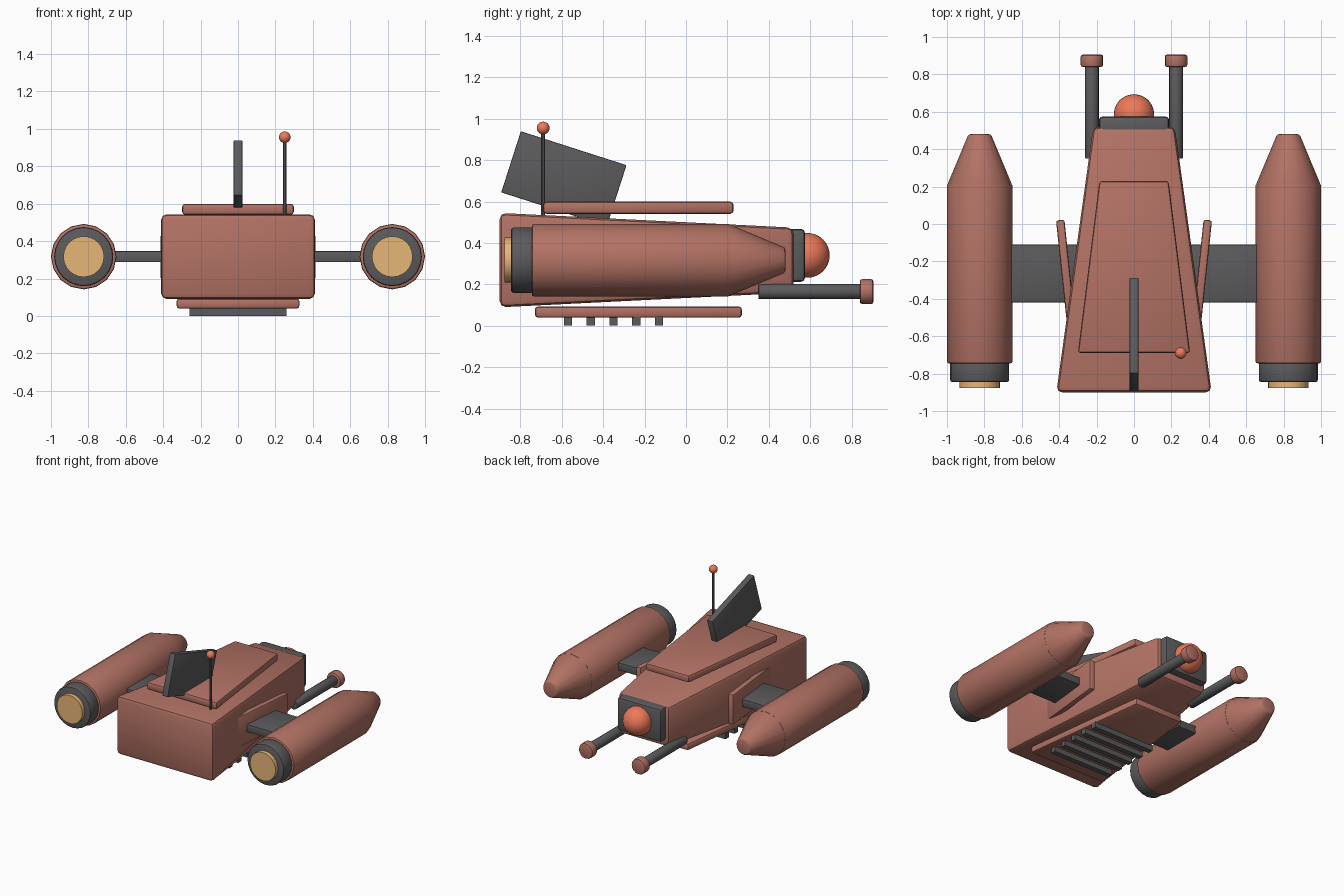
import bpy, bmesh, math
from mathutils import Matrix

if "Cube" in bpy.data.objects:
    bpy.data.objects.remove(bpy.data.objects["Cube"])


def material(name, rgb):
    m = bpy.data.materials.new(name)
    m.diffuse_color = (*rgb, 1)
    m.use_nodes = True
    m.node_tree.nodes["Principled BSDF"].inputs["Base Color"].default_value = m.diffuse_color
    return m


RUST = material("rust", (0.45, 0.17, 0.13))
DARK = material("dark_metal", (0.105, 0.105, 0.11))
RED = material("red_light", (0.85, 0.19, 0.10))
GLOW = material("amber_glow", (0.80, 0.47, 0.19))


def finish(name, bm, mat, bevel=0.0, segments=2, smooth=True):
    bmesh.ops.recalc_face_normals(bm, faces=bm.faces)
    if bevel:
        edges = [e for e in bm.edges if e.calc_face_angle(0) > math.radians(30)]
        bmesh.ops.bevel(bm, geom=edges, offset=bevel, segments=segments,
                        profile=0.5, affect='EDGES', clamp_overlap=True)
    me = bpy.data.meshes.new(name)
    bm.to_mesh(me)
    bm.free()
    me.materials.append(mat)
    ob = bpy.data.objects.new(name, me)
    bpy.context.collection.objects.link(ob)
    if smooth:
        bpy.ops.object.select_all(action='DESELECT')
        ob.select_set(True)
        bpy.context.view_layer.objects.active = ob
        bpy.ops.object.shade_smooth_by_angle(angle=math.radians(35))
    return ob


def tapered(name, mat, y0, y1, w0, w1, z, h0, h1, bevel):
    """Box along y with half width and half height changing from back to nose."""
    bm = bmesh.new()
    bmesh.ops.create_cube(bm, size=2)
    for v in bm.verts:
        front = v.co.y > 0
        v.co.x *= w1 if front else w0
        v.co.z = z + v.co.z * (h1 if front else h0)
        v.co.y = y1 if front else y0
    return finish(name, bm, mat, bevel)


def box(name, mat, centre, size, bevel=0.0, rot=(0, 'X')):
    bm = bmesh.new()
    m = (Matrix.Translation(centre) @ Matrix.Rotation(rot[0], 4, rot[1])
         @ Matrix.Diagonal((*size, 1)))
    bmesh.ops.create_cube(bm, size=1, matrix=m)
    return finish(name, bm, mat, bevel)


def tube(name, mat, x, z, y0, y1, r0, r1, sides=16, bevel=0.0):
    """Cylinder or cone along y."""
    bm = bmesh.new()
    m = Matrix.Translation((x, (y0 + y1) / 2, z)) @ Matrix.Rotation(-math.pi / 2, 4, 'X')
    bmesh.ops.create_cone(bm, cap_ends=True, segments=sides, radius1=r0, radius2=r1,
                          depth=y1 - y0, matrix=m)
    return finish(name, bm, mat, bevel)


def ball(name, mat, centre, r, u=24, v=16):
    bm = bmesh.new()
    bmesh.ops.create_uvsphere(bm, u_segments=u, v_segments=v, radius=r,
                              matrix=Matrix.Translation(centre))
    return finish(name, bm, mat)


# Hull with floating top and belly plates
tapered("hull", RUST, -0.90, 0.52, 0.415, 0.218, 0.317, 0.228, 0.157, 0.03)
tapered("top_plate", RUST, -0.69, 0.23, 0.30, 0.185, 0.57, 0.029, 0.029, 0.015)
tapered("belly_plate", RUST, -0.73, 0.27, 0.33, 0.205, 0.066, 0.027, 0.027, 0.015)

# Belly ribs
for i in range(5):
    box(f"belly_rib_{i + 1}", DARK, (0, -0.57 + 0.11 * i, 0.022), (0.52, 0.04, 0.044))

# Nose collar and lamp
box("nose_collar", DARK, (0, 0.515, 0.34), (0.376, 0.12, 0.256), 0.02)
ball("nose_lamp", RED, (0, 0.586, 0.34), 0.108)

# Tail fin
box("tail_fin", DARK, (0, -0.59, 0.71), (0.048, 0.536, 0.31), 0.005,
    (-math.radians(17.8), 'X'))

# Antenna
bm = bmesh.new()
bmesh.ops.create_cone(bm, cap_ends=True, segments=10, radius1=0.01, radius2=0.01,
                      depth=0.44, matrix=Matrix.Translation((0.25, -0.69, 0.735)))
finish("antenna_mast", bm, DARK)
ball("antenna_tip", RED, (0.25, -0.69, 0.955), 0.031, 16, 10)

# Mirrored side parts
for side, s in (("left", -1), ("right", 1)):
    x = s * 0.825
    tube(f"{side}_engine_body", RUST, x, 0.317, -0.745, 0.215, 0.175, 0.175, 16, 0.01)
    tube(f"{side}_engine_cone", RUST, x, 0.317, 0.205, 0.48, 0.175, 0.06, 16, 0.01)
    tube(f"{side}_engine_ring", DARK, x, 0.317, -0.845, -0.735, 0.158, 0.158, 24, 0.012)
    tube(f"{side}_engine_glow", GLOW, x, 0.317, -0.876, -0.80, 0.109, 0.109, 24)
    box(f"{side}_wing_strut", DARK, (s * 0.52, -0.265, 0.317), (0.52, 0.31, 0.06), 0.006)
    box(f"{side}_side_panel", RUST, (s * 0.366, -0.25, 0.315), (0.045, 0.545, 0.235),
        0.012, (-s * math.radians(6), 'Z'))
    tube(f"{side}_cannon", DARK, s * 0.225, 0.165, 0.35, 0.86, 0.037, 0.037, 16, 0.005)
    tube(f"{side}_cannon_tip", RUST, s * 0.225, 0.165, 0.84, 0.905, 0.06, 0.06, 16, 0.01)
